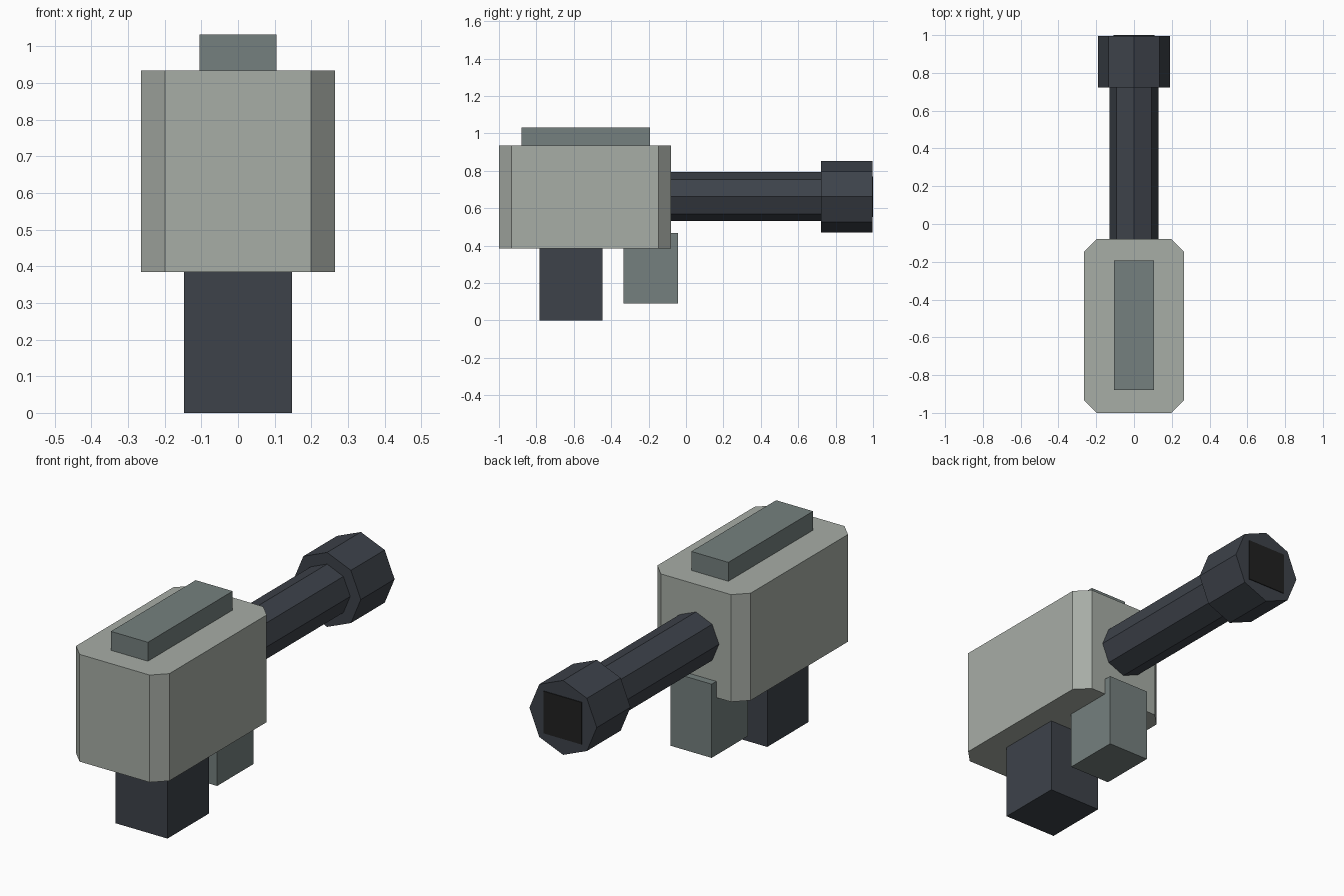
import bpy
import bmesh
from math import pi
from mathutils import Matrix

cube = bpy.data.objects.get("Cube")
if cube:
    bpy.data.objects.remove(cube, do_unlink=True)


def make_material(name, srgb):
    linear = [((c / 255 + 0.055) / 1.055) ** 2.4 for c in srgb]
    mat = bpy.data.materials.new(name)
    mat.use_nodes = True
    mat.diffuse_color = (*linear, 1)
    shader = mat.node_tree.nodes["Principled BSDF"]
    shader.inputs["Base Color"].default_value = (*linear, 1)
    shader.inputs["Roughness"].default_value = 0.8
    return mat


pale_grey = make_material("pale grey", (167, 173, 166))
mid_grey = make_material("mid grey", (117, 128, 126))
dark_slate = make_material("dark slate", (61, 66, 74))
bore_black = make_material("bore black", (33, 33, 33))


def finish(name, bm, mat):
    bmesh.ops.recalc_face_normals(bm, faces=bm.faces)
    mesh = bpy.data.meshes.new(name)
    bm.to_mesh(mesh)
    bm.free()
    mesh.materials.append(mat)
    obj = bpy.data.objects.new(name, mesh)
    bpy.context.collection.objects.link(obj)
    return obj


def box(name, half_width, y, z, mat, chamfer=0):
    """Box centred on x, with optional chamfers on its upright edges."""
    bm = bmesh.new()
    bmesh.ops.create_cube(bm, size=1)
    bmesh.ops.scale(bm, verts=bm.verts, vec=(2 * half_width, y[1] - y[0], z[1] - z[0]))
    bmesh.ops.translate(bm, verts=bm.verts, vec=(0, sum(y) / 2, sum(z) / 2))
    if chamfer:
        upright = [e for e in bm.edges
                   if abs(e.verts[0].co.z - e.verts[1].co.z) > 0.1]
        bmesh.ops.bevel(bm, geom=upright, offset=chamfer, segments=1,
                        affect='EDGES')
    return finish(name, bm, mat)


def octagon_tube(name, radius, y, z, mat):
    """Eight-sided prism along y with corners on the axes."""
    bm = bmesh.new()
    bmesh.ops.create_cone(bm, cap_ends=True, segments=8, radius1=radius,
                          radius2=radius, depth=y[1] - y[0])
    bmesh.ops.rotate(bm, verts=bm.verts, matrix=Matrix.Rotation(pi / 2, 3, 'X'))
    bmesh.ops.translate(bm, verts=bm.verts, vec=(0, sum(y) / 2, z))
    return finish(name, bm, mat)


# Main housing and the rail on top
box("housing", 0.265, (-1, -0.08), (0.385, 0.935), pale_grey, chamfer=0.066)
box("top_rail", 0.105, (-0.88, -0.193), (0.9, 1.032), mid_grey)

# Grips below
box("main_grip", 0.148, (-0.783, -0.447), (0, 0.42), dark_slate)
box("fore_grip", 0.116, (-0.335, -0.042), (0.09, 0.468), mid_grey)

# Barrel, end collar and dark bore plate
AXIS_Z = 0.662
octagon_tube("barrel", 0.131, (-0.15, 0.75), AXIS_Z, dark_slate)
octagon_tube("barrel_collar", 0.191, (0.722, 0.996), AXIS_Z, dark_slate)
box("bore_plate", 0.108, (0.992, 1), (AXIS_Z - 0.108, AXIS_Z + 0.108), bore_black)
